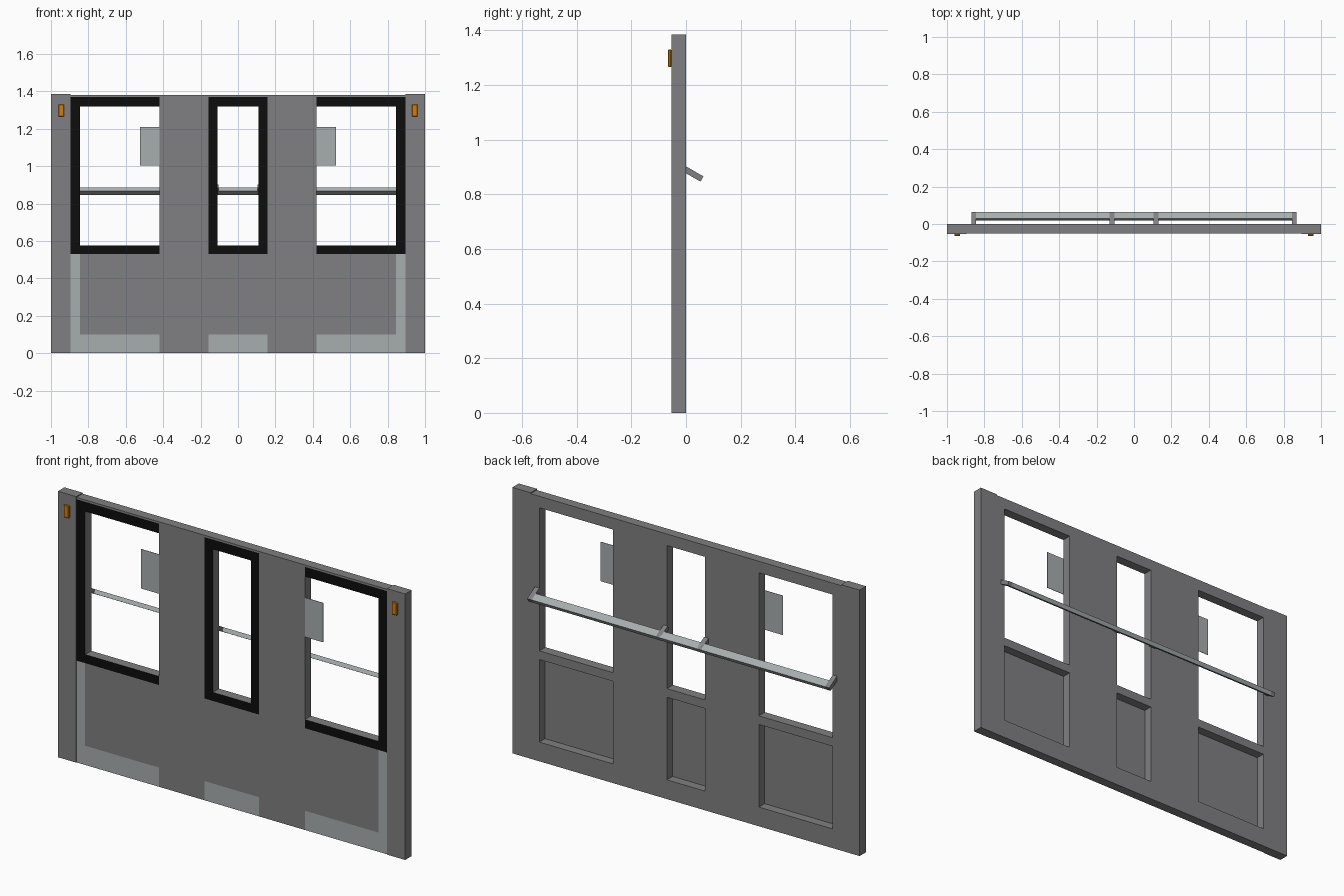
import bpy, bmesh, math
from mathutils import Vector

if "Cube" in bpy.data.objects:
    bpy.data.objects.remove(bpy.data.objects["Cube"])


def material(name, rgb):
    m = bpy.data.materials.new(name)
    m.diffuse_color = (*rgb, 1)
    m.use_nodes = True
    m.node_tree.nodes["Principled BSDF"].inputs["Base Color"].default_value = m.diffuse_color
    return m


GREY = material("mid grey", (0.215, 0.212, 0.22))
LIGHT = material("light grey", (0.39, 0.42, 0.42))
BLACK = material("black", (0.004, 0.004, 0.004))
ORANGE = material("orange", (0.65, 0.2, 0.004))
FRONT = -0.05


def finish(name, bm, mats):
    bmesh.ops.recalc_face_normals(bm, faces=bm.faces)
    me = bpy.data.meshes.new(name)
    bm.to_mesh(me)
    bm.free()
    for m in mats:
        me.materials.append(m)
    ob = bpy.data.objects.new(name, me)
    bpy.context.collection.objects.link(ob)
    return ob


def prism(name, profile, x0, x1, mat):
    """Side profile of (y, z) points extruded along x."""
    bm = bmesh.new()
    f = bm.faces.new([bm.verts.new((x0, y, z)) for y, z in profile])
    ext = bmesh.ops.extrude_face_region(bm, geom=[f], use_keep_orig=True)
    vs = [g for g in ext["geom"] if isinstance(g, bmesh.types.BMVert)]
    bmesh.ops.translate(bm, verts=vs, vec=(x1 - x0, 0, 0))
    return finish(name, bm, [mat])


def box(name, x0, x1, y0, y1, z0, z1, mat):
    return prism(name, [(y0, z0), (y1, z0), (y1, z1), (y0, z1)], x0, x1, mat)


# Wall body: grid of cells, leaving out windows and rear recesses
half = [0.11, 0.157, 0.42, 0.845, 0.895, 1.0]
xs = [-x for x in reversed(half)] + half
zs = [0, 0.1, 0.53, 0.575, 1.32, 1.37, 1.38]


def is_open(x, z):
    wide = abs(x) < 0.11 or 0.42 < abs(x) < 0.845
    return wide and (0.1 < z < 0.53 or 0.575 < z < 1.32)


def front_colour(x, z):
    x = abs(x)
    if x > 0.895 or 0.157 < x < 0.42 or z > 1.37:
        return 0
    if z > 0.53:
        return 2                                  # window surrounds
    return 1 if z < 0.1 or x > 0.845 else 0       # pale lower border


bm = bmesh.new()
grid = {(x, z): bm.verts.new((x, FRONT, z)) for x in xs for z in zs}
for xa, xb in zip(xs, xs[1:]):
    for za, zb in zip(zs, zs[1:]):
        if not is_open((xa + xb) / 2, (za + zb) / 2):
            bm.faces.new([grid[k] for k in ((xa, za), (xb, za), (xb, zb), (xa, zb))])
bmesh.ops.delete(bm, geom=[v for v in bm.verts if not v.link_faces], context='VERTS')
ext = bmesh.ops.extrude_face_region(bm, geom=bm.faces[:], use_keep_orig=True)
bmesh.ops.translate(bm, vec=(0, -FRONT, 0),
                    verts=[g for g in ext["geom"] if isinstance(g, bmesh.types.BMVert)])
for f in bm.faces:
    c = f.calc_center_median()
    if abs(c.y - FRONT) < 1e-5:
        f.material_index = front_colour(c.x, c.z)
finish("wall_body", bm, [GREY, LIGHT, BLACK])

# Thin lower panels closing the recesses
for n, (a, b) in enumerate([(-0.845, -0.42), (-0.11, 0.11), (0.42, 0.845)]):
    box(f"lower_panel_{n}", a, b, FRONT, FRONT + 0.003, 0.1, 0.53, GREY)

# Paired parts: end post facings, window plates, lamps, rail brackets
d = Vector((math.cos(math.radians(30)), -math.sin(math.radians(30))))
n = Vector((-d.y, d.x))
corner = Vector((0.064, 0.865))                   # outer top corner of the rail


def slab(length, thick):
    a = corner - d * length
    return [a, corner, corner - n * thick, a - n * thick]


for side, tag in ((-1, "left"), (1, "right")):
    def span(a, b):
        return sorted((a * side, b * side))
    box(f"end_post_{tag}", *span(0.895, 1.0), -0.053, 0, 0, 1.385, GREY)
    box(f"window_plate_{tag}", *span(0.42, 0.525), FRONT, FRONT + 0.002, 1.005, 1.21, LIGHT)
    lamp = box(f"lamp_{tag}", *span(0.93, 0.96), -0.065, -0.053, 1.265, 1.33, ORANGE)
    bev = lamp.modifiers.new("bevel", 'BEVEL')
    bev.width, bev.segments = 0.003, 1
    for name, a, b in (("outer", 0.845, 0.87), ("inner", 0.105, 0.13)):
        prism(f"{name}_bracket_{tag}", slab(0.074, 0.022), *span(a, b), GREY)

# Handrail slab held in the brackets
prism("handrail", slab(0.04, 0.0215), -0.846, 0.846, LIGHT)
